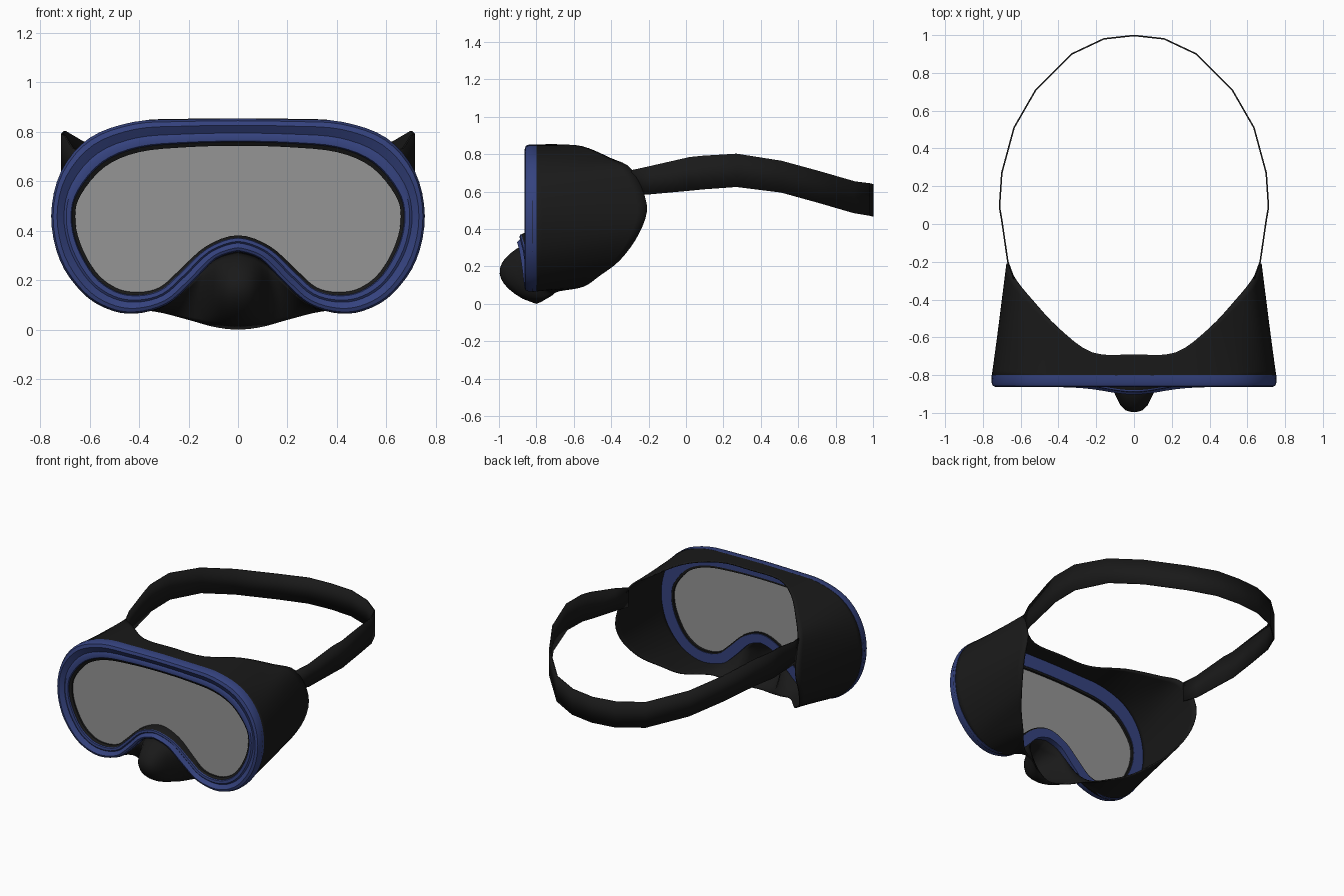
import bpy, bmesh, math

if "Cube" in bpy.data.objects:
    bpy.data.objects.remove(bpy.data.objects["Cube"])

# Half-outline stations from top centre round to the nose: inner (x, z), outer (x, z) of the rim
RIM = [(0, .745, 0, .853), (.2, .74, .22, .85), (.40, .72, .42, .84), (.54, .66, .60, .775),
       (.635, .55, .715, .64), (.66, .46, .755, .46), (.64, .35, .72, .28), (.575, .23, .63, .15),
       (.49, .165, .53, .085), (.40, .15, .42, .065), (.315, .17, .29, .10),
       (.24, .235, .19, .185), (.13, .335, .09, .285), (0, .38, 0, .315)]
# Matching rear edge of the skirt (x, y, z)
REAR = [(0, -.69, .85), (.22, -.68, .848), (.40, -.55, .838), (.54, -.40, .775),
        (.63, -.29, .715), (.668, -.21, .53), (.665, -.25, .38), (.60, -.35, .24),
        (.51, -.46, .155), (.42, -.55, .095), (.30, -.68, .07),
        (.2, -.72, .042), (.1, -.77, .015), (0, -.8, .004)]
# Strap stations (x, y, z top, z bottom)
STRAP = [(.635, -.29, .715, .585), (.668, -.2, .735, .585), (.70, .02, .785, .605),
         (.712, .09, .792, .612), (.70, .27, .803, .625), (.635, .51, .765, .595),
         (.52, .71, .71, .54), (.33, .9, .655, .485), (.16, .98, .645, .472), (0, .998, .64, .468)]


def material(name, color):
    m = bpy.data.materials.new(name)
    m.diffuse_color = color
    m.use_nodes = True
    m.node_tree.nodes["Principled BSDF"].inputs["Base Color"].default_value = m.diffuse_color
    return m


def spline(pts, n=4):
    """Smooth half-curve through tuples, mirrored in x at both ends."""
    flip = lambda p: (-p[0],) + tuple(p[1:])
    ext = [flip(pts[1])] + list(pts) + [flip(pts[-2])]
    out = []
    for i in range(1, len(pts)):
        a, b, c, d = ext[i - 1:i + 3]
        for k in range(n):
            t = k / n
            out.append(tuple(.5 * (2 * q + (r - p) * t + (2 * p - 5 * q + 4 * r - s) * t * t
                                   + (3 * q - p - 3 * r + s) * t ** 3)
                             for p, q, r, s in zip(a, b, c, d)))
    return out + [tuple(pts[-1])]


def mirrored(row):
    return row + [(-x, y, z) for x, y, z in row[-2:0:-1]]


def loft(name, rows, mat, close_u=True, close_v=False, thick=0, angle=40):
    """Skin a grid of points; u runs along each row, v across rows."""
    bm = bmesh.new()
    vs = [[bm.verts.new(p) for p in r] for r in rows]
    nu, nv = len(rows[0]), len(rows)
    for j in range(nv if close_v else nv - 1):
        for i in range(nu if close_u else nu - 1):
            a, b = vs[j], vs[(j + 1) % nv]
            k = (i + 1) % nu
            bm.faces.new((a[i], a[k], b[k], b[i]))
    return finish(name, bm, mat, thick, angle)


def finish(name, bm, mat, thick=0, angle=40):
    bmesh.ops.recalc_face_normals(bm, faces=bm.faces)
    me = bpy.data.meshes.new(name)
    bm.to_mesh(me)
    bm.free()
    ob = bpy.data.objects.new(name, me)
    bpy.context.collection.objects.link(ob)
    me.materials.append(mat)
    bpy.ops.object.select_all(action='DESELECT')
    ob.select_set(True)
    bpy.context.view_layer.objects.active = ob
    bpy.ops.object.shade_smooth_by_angle(angle=math.radians(angle))
    if thick:
        s = ob.modifiers.new("thickness", 'SOLIDIFY')
        s.thickness, s.offset = thick, 0
    return ob


blue = material("blue_plastic", (.035, .055, .21, 1))
black = material("black_rubber", (.01, .01, .01, 1))
glass = material("clear_grey", (.3, .3, .3, .6))

rim = spline(RIM)
rear = spline(REAR)


def rim_row(t, y):
    """Half ring at blend t from inner to outer; pushed forward over the nose."""
    row = []
    for xi, zi, xo, zo in rim:
        x, z = xi + (xo - xi) * t, zi + (zo - zi) * t
        push = .04 * math.exp(-(x / .2) ** 2) if z < .5 else 0
        row.append((x, y - push * min(1, (-.8 - y) / .04), z))
    return row


# Blue rim with a shallow groove, and the dark seal inside it
section = [(.1, -.80), (.1, -.835), (.16, -.848), (.36, -.85), (.46, -.843), (.56, -.85),
           (.75, -.863), (.92, -.857), (1, -.838), (1, -.80)]
loft("rim", [mirrored(rim_row(t, y)) for t, y in section], blue, close_v=True)
seal = [(-.02, -.803), (-.02, -.83), (.13, -.84), (.13, -.803)]
loft("lens_seal", [mirrored(rim_row(t, y)) for t, y in seal], black, close_v=True)

# Flat lens
bm = bmesh.new()
bm.faces.new([bm.verts.new((x, -.818, z)) for x, y, z in mirrored(rim_row(.03, -.8))])
bmesh.ops.triangulate(bm, faces=bm.faces)
finish("lens", bm, glass)

# Skirt from rim to rear edge, bulging forward into the nose pocket
front = rim_row(.96, -.82)
rows = []
for j in range(13):
    t = j / 12
    row = []
    for a, b in zip(front, rear):
        x, y, z = (p + (q - p) * t for p, q in zip(a, b))
        if z < .4:
            y -= .172 * math.exp(-(x / .11) ** 4) * max(0, math.sin(math.pi * t)) ** .7
        row.append((x, y, z))
    rows.append(mirrored(row))
loft("skirt_and_nose_pocket", rows, black, thick=.008, angle=60)

# Head strap
full = STRAP + [(-p[0],) + p[1:] for p in STRAP[-2::-1]]
loft("head_strap", [[(x, y, zt) for x, y, zt, zb in full], [(x, y, zb) for x, y, zt, zb in full]],
     black, close_u=False, thick=.008, angle=20)
